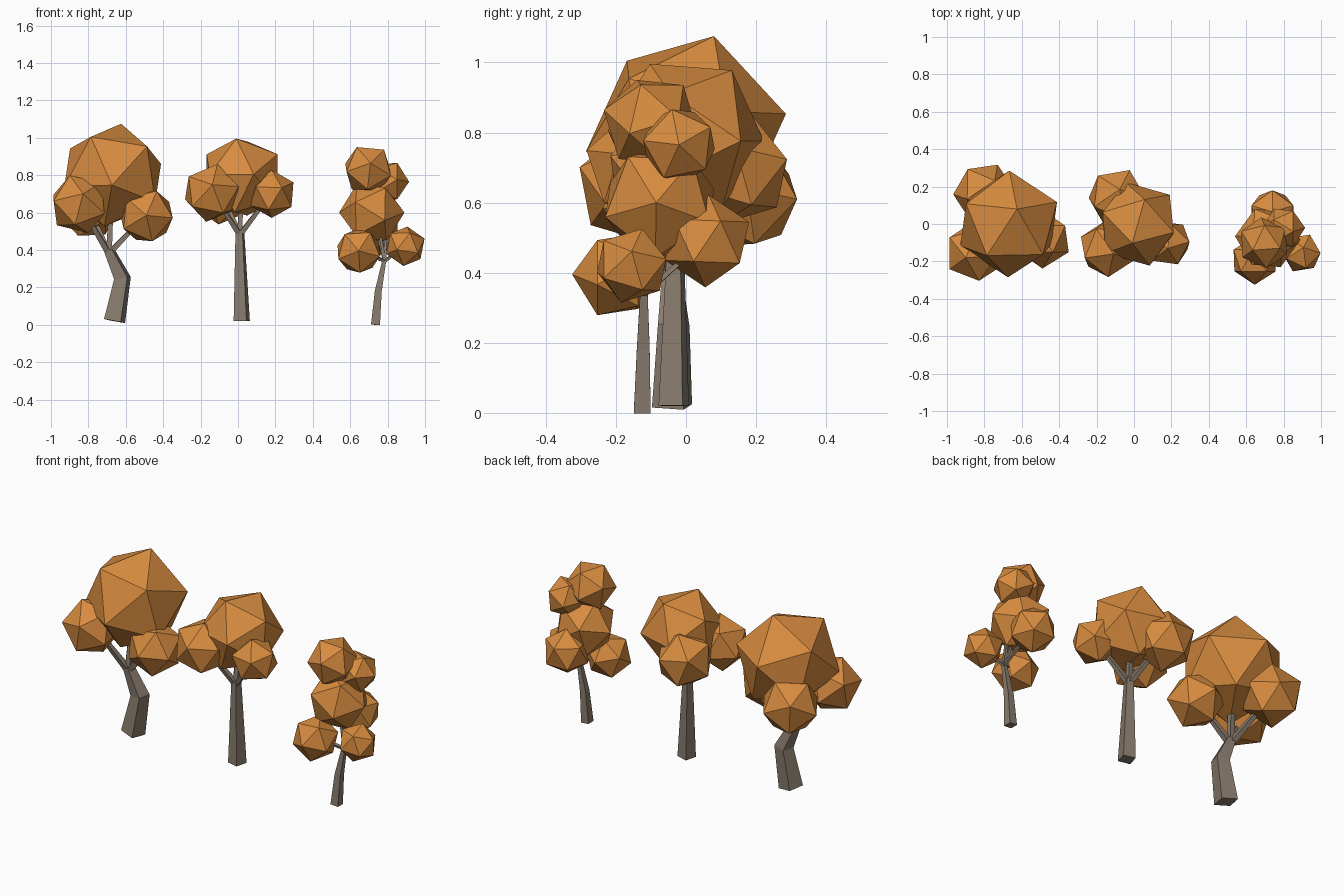
import bpy, bmesh, math
from mathutils import Vector, Matrix

cube = bpy.data.objects.get("Cube")
if cube:
    bpy.data.objects.remove(cube, do_unlink=True)


def make_material(name, rgb):
    mat = bpy.data.materials.new(name)
    mat.use_nodes = True
    mat.diffuse_color = (*rgb, 1)
    bsdf = next(n for n in mat.node_tree.nodes if n.type == 'BSDF_PRINCIPLED')
    bsdf.inputs["Base Color"].default_value = (*rgb, 1)
    bsdf.inputs["Roughness"].default_value = 0.9
    return mat


LEAF = make_material("autumn_orange", (0.68, 0.26, 0.05))
BARK = make_material("grey_bark", (0.25, 0.20, 0.155))


def finish(bm, name, mat):
    bmesh.ops.recalc_face_normals(bm, faces=bm.faces)
    mesh = bpy.data.meshes.new(name)
    bm.to_mesh(mesh)
    bm.free()
    mesh.materials.append(mat)
    obj = bpy.data.objects.new(name, mesh)
    bpy.context.collection.objects.link(obj)
    return obj


def frame(u, v):
    """Orthonormal frame with its first axis on u, leaning towards v."""
    u = Vector(u).normalized()
    w = u.cross(Vector(v)).normalized()
    return Matrix((u, w, w.cross(u))).transposed()


def leaf_ball(name, center, radius, corner, neighbour):
    """Icosahedron with one corner, and a corner next to it, aimed as given."""
    bm = bmesh.new()
    bmesh.ops.create_icosphere(bm, subdivisions=1, radius=radius)
    bm.verts.ensure_lookup_table()
    first = bm.verts[0]
    second = first.link_edges[0].other_vert(first)
    turn = frame(corner, neighbour) @ frame(first.co, second.co).transposed()
    bm.transform(Matrix.Translation(center) @ turn.to_4x4())
    finish(bm, name, LEAF)


def limb(bm, points, radii, spin=45):
    """Four-sided tapering tube along points, closed at both ends."""
    points = [Vector(p) for p in points]
    rings = []
    for i, (p, r) in enumerate(zip(points, radii)):
        ahead = points[min(i + 1, len(points) - 1)] - p
        behind = p - points[max(i - 1, 0)]
        tangent = ahead.normalized() + behind.normalized()
        turn = Vector((0, 0, 1)).rotation_difference(tangent)
        ring = []
        for k in range(4):
            a = math.radians(spin + 90 * k)
            ring.append(bm.verts.new(p + turn @ Vector((math.cos(a), math.sin(a), 0)) * r))
        rings.append(ring)
    for low, high in zip(rings, rings[1:]):
        for k in range(4):
            n = (k + 1) % 4
            bm.faces.new((low[k], low[n], high[n], high[k]))
    bm.faces.new(rings[0][::-1])
    bm.faces.new(rings[-1])


def tree(name, path, radii, spin, branch_radius, balls):
    """Trunk with one branch running into each leaf ball."""
    bm = bmesh.new()
    limb(bm, path, radii, spin)
    fork = Vector(path[-1])
    for part, center, radius, corner, neighbour in balls:
        leaf_ball(f"{name}_{part}_leaves", center, radius, corner, neighbour)
        limb(bm, [fork - Vector((0, 0, 0.02)), fork.lerp(Vector(center), 0.75)],
             [branch_radius, branch_radius * 0.7])
    finish(bm, f"{name}_trunk", BARK)


# Large bent tree
tree("bent_tree",
     [(-0.66, -0.04, 0.02), (-0.618, -0.035, 0.25), (-0.69, -0.04, 0.4)],
     [0.066, 0.052, 0.032], 30, 0.022,
     [("crown", (-0.67, 0, 0.80), 0.29, (0.045, 0.08, 0.275), (0.005, 0.28, 0.06)),
      ("front", (-0.85, -0.15, 0.645), 0.165, (-0.05, -0.03, 0.155), (0.125, -0.02, 0.105)),
      ("left", (-0.49, -0.08, 0.585), 0.158, (0, -1, 0), (0.06, -0.07, 0.14)),
      ("back", (-0.80, 0.165, 0.62), 0.168, (0.07, 0.15, -0.01), (-0.09, 0.115, 0.06))])

# Middle straight tree
tree("straight_tree",
     [(0.02, -0.035, 0.02), (0.01, -0.03, 0.5)],
     [0.05, 0.027], 30, 0.02,
     [("crown", (0.02, 0, 0.79), 0.232, (-0.03, -0.105, 0.21), (0.035, 0.125, 0.19)),
      ("front", (-0.14, -0.13, 0.705), 0.16, (0.03, -0.03, 0.155), (-0.12, -0.05, 0.085)),
      ("left", (0.18, -0.1, 0.70), 0.132, (0, -0.03, 0.125), (0.11, 0, 0.08)),
      ("back", (-0.09, 0.14, 0.695), 0.165, (0.07, 0.155, 0.03), (-0.105, 0.11, 0.05))])

# Small slender tree
tree("slender_tree",
     [(0.735, -0.125, 0), (0.75, -0.122, 0.18), (0.785, -0.12, 0.36)],
     [0.034, 0.026, 0.014], 45, 0.012,
     [("top", (0.695, -0.1, 0.83), 0.14, (-0.06, -0.04, 0.12), (0.09, -0.03, 0.11)),
      ("upper", (0.80, -0.02, 0.765), 0.115, (1, 0, 0), (0.05, -0.02, 0.1)),
      ("middle", (0.715, -0.075, 0.60), 0.175, (0.17, -0.01, 0), (0.08, 0.1, 0.13)),
      ("front", (0.645, -0.195, 0.395), 0.13, (0, -1, 0), (0.07, -0.06, 0.11)),
      ("left", (0.895, -0.155, 0.42), 0.11, (0.1, 0, 0.04), (0.01, 0.03, 0.105)),
      ("back", (0.74, 0.06, 0.49), 0.132, (0, 0.11, 0.05), (0, 0.02, 0.125))])
